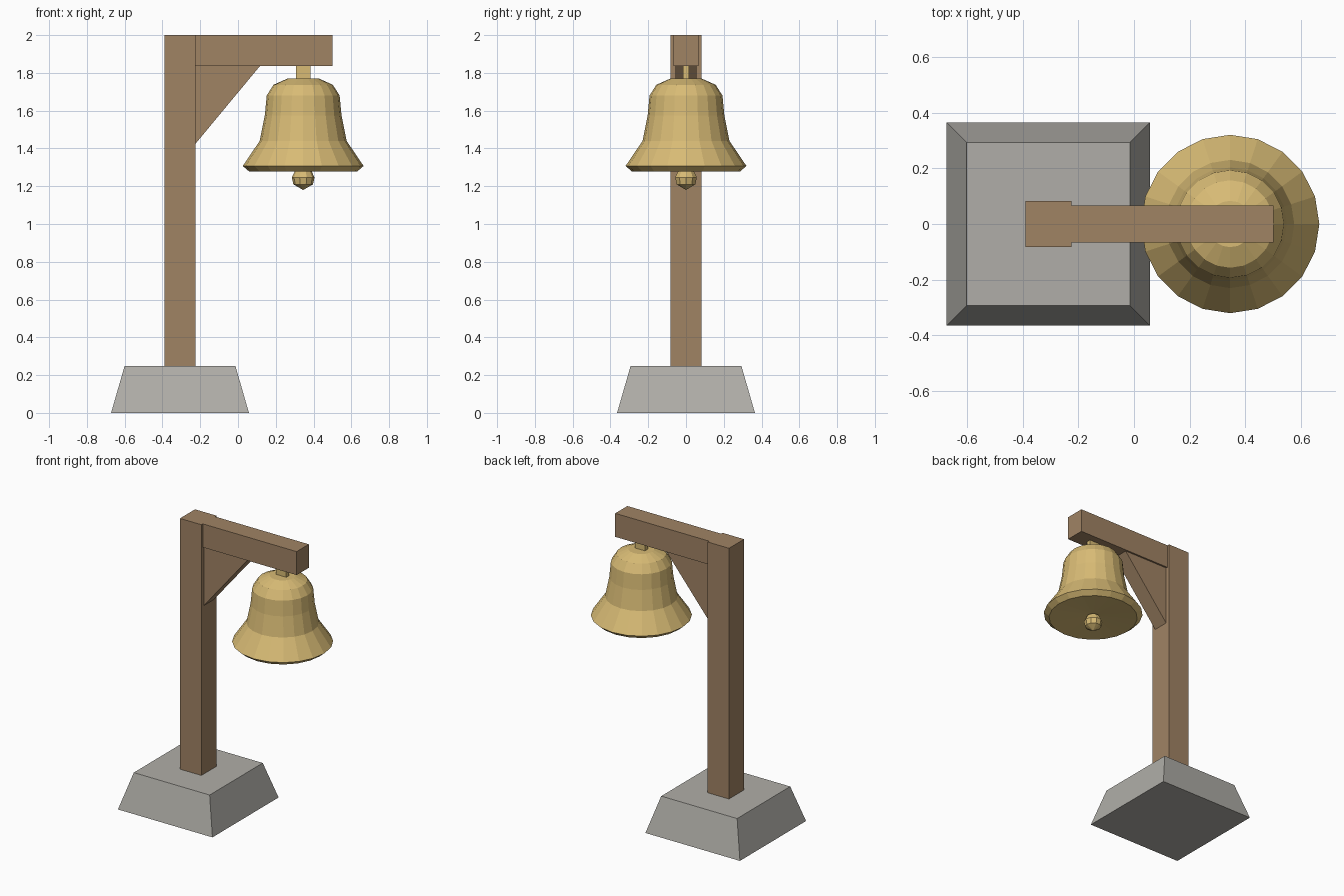
import bpy, bmesh, math

if "Cube" in bpy.data.objects:
    bpy.data.objects.remove(bpy.data.objects["Cube"])


def material(name, rgb):
    """Flat colour from sRGB 0-255 values."""
    m = bpy.data.materials.new(name)
    lin = [((c / 255 + 0.055) / 1.055) ** 2.4 for c in rgb]
    m.diffuse_color = (*lin, 1)
    m.use_nodes = True
    m.node_tree.nodes["Principled BSDF"].inputs["Base Color"].default_value = m.diffuse_color
    return m


WOOD = material("brown wood", (160, 131, 100))
STONE = material("grey stone", (176, 174, 168))
GOLD = material("bell gold", (216, 187, 117))


def add_object(name, bm, mat):
    bmesh.ops.recalc_face_normals(bm, faces=bm.faces)
    mesh = bpy.data.meshes.new(name)
    bm.to_mesh(mesh)
    bm.free()
    mesh.materials.append(mat)
    ob = bpy.data.objects.new(name, mesh)
    bpy.context.collection.objects.link(ob)
    return ob


def box(name, lo, hi, mat, taper=1.0):
    """Box between two corners; taper scales its top face."""
    bm = bmesh.new()
    bmesh.ops.create_cube(bm, size=1)
    for v in bm.verts:
        k = taper if v.co.z > 0 else 1
        v.co.x *= k
        v.co.y *= k
        for i in range(3):
            v.co[i] = (lo[i] + hi[i]) / 2 + v.co[i] * (hi[i] - lo[i])
    return add_object(name, bm, mat)


def lathe(name, profile, x, sides, mat):
    """Spin an (r, z) profile around a vertical axis at x."""
    bm = bmesh.new()
    verts = [bm.verts.new((r, 0, z)) for r, z in profile]
    edges = [bm.edges.new(pair) for pair in zip(verts, verts[1:])]
    bmesh.ops.spin(bm, geom=verts + edges, cent=(0, 0, 0), axis=(0, 0, 1),
                   angle=math.tau, steps=sides)
    bmesh.ops.remove_doubles(bm, verts=bm.verts, dist=1e-4)
    bmesh.ops.translate(bm, verts=bm.verts, vec=(x, 0, 0))
    return add_object(name, bm, mat)


# Stone footing and timber frame
box("stone_base", (-0.672, -0.365, 0), (0.058, 0.365, 0.249), STONE, taper=0.803)
box("post", (-0.39, -0.083, 0.249), (-0.225, 0.083, 2), WOOD)
box("beam", (-0.225, -0.067, 1.836), (0.5, 0.067, 2), WOOD)

# Triangular brace under the beam
bm = bmesh.new()
tri = bm.faces.new([bm.verts.new((x, -0.055, z)) for x, z in
                    ((-0.225, 1.425), (0.116, 1.836), (-0.225, 1.836))])
ext = bmesh.ops.extrude_face_region(bm, geom=[tri], use_keep_orig=True)
bmesh.ops.translate(bm, vec=(0, 0.11, 0),
                    verts=[g for g in ext["geom"] if isinstance(g, bmesh.types.BMVert)])
add_object("brace", bm, WOOD)

# Bell with its hanger and clapper
BELL_X = 0.345
box("bell_hanger", (BELL_X - 0.039, -0.016, 1.76), (BELL_X + 0.039, 0.016, 1.836), GOLD)
lathe("bell", [(0, 1.77), (0.083, 1.77), (0.157, 1.737), (0.193, 1.68), (0.203, 1.575),
               (0.23, 1.44), (0.32, 1.307), (0.286, 1.278), (0, 1.30)], BELL_X, 20, GOLD)
lathe("clapper", [(0, 1.31), (0.042, 1.284), (0.06, 1.247), (0.052, 1.21), (0, 1.18)],
      BELL_X, 10, GOLD)
